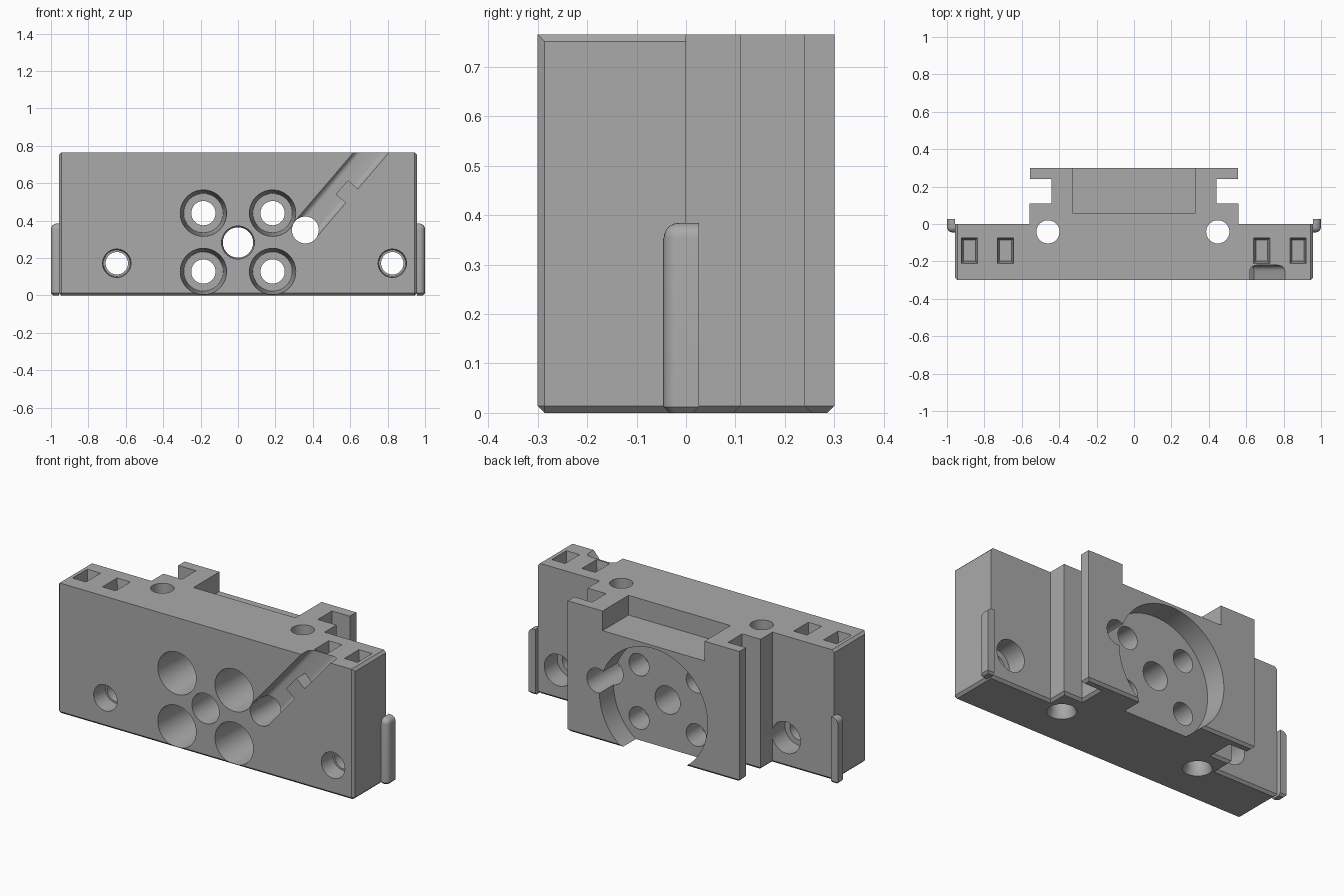
import bpy, bmesh, math
from mathutils import Matrix, Vector

if "Cube" in bpy.data.objects:
    bpy.data.objects.remove(bpy.data.objects["Cube"], do_unlink=True)

H = 0.765      # block height
FRONT = -0.3   # front plane

grey = bpy.data.materials.new("plain_grey")
grey.use_nodes = True
grey.diffuse_color = (0.4, 0.4, 0.4, 1)
grey.node_tree.nodes["Principled BSDF"].inputs["Base Color"].default_value = (0.4, 0.4, 0.4, 1)


def finish(name, bm):
    bmesh.ops.recalc_face_normals(bm, faces=bm.faces[:])
    mesh = bpy.data.meshes.new(name)
    bm.to_mesh(mesh)
    bm.free()
    mesh.materials.append(grey)
    obj = bpy.data.objects.new(name, mesh)
    bpy.context.collection.objects.link(obj)
    return obj


def prism(points, offset):
    """Extrude a closed outline of 3D points."""
    bm = bmesh.new()
    face = bm.faces.new([bm.verts.new(p) for p in points])
    out = bmesh.ops.extrude_face_region(bm, geom=[face])
    moved = [g for g in out["geom"] if isinstance(g, bmesh.types.BMVert)]
    bmesh.ops.translate(bm, verts=moved, vec=offset)
    return bm


def box(x0, x1, y0, y1, z0, z1):
    return prism([(x0, y0, z0), (x1, y0, z0), (x1, y1, z0), (x0, y1, z0)], (0, 0, z1 - z0))


def bevel(bm, test, size, segments=1):
    edges = [e for e in bm.edges if test(e.verts[0].co, e.verts[1].co)]
    bmesh.ops.bevel(bm, geom=edges, offset=size, segments=segments, profile=0.5,
                    affect='EDGES', clamp_overlap=True)


def near(a, b, axis, value):
    return abs(a[axis] - value) < 1e-4 and abs(b[axis] - value) < 1e-4


def select(obj):
    bpy.ops.object.select_all(action='DESELECT')
    obj.select_set(True)
    bpy.context.view_layer.objects.active = obj


# Body outline: plate, step, neck and rear flange, mirrored in x
half = [(0.958, FRONT), (0.958, 0), (0.56, 0), (0.56, 0.11), (0.44, 0.11),
        (0.44, 0.24), (0.555, 0.24), (0.555, 0.3)]
outline = half + [(-x, y) for x, y in reversed(half)]
bm = prism([(x, y, 0) for x, y in outline], (0, 0, H))


def chamfered(a, b):
    side = near(a, b, 0, 0.958) or near(a, b, 0, -0.958)
    return near(a, b, 2, 0) or side and (near(a, b, 1, FRONT) or near(a, b, 2, H))


bevel(bm, chamfered, 0.014)
body = finish("body", bm)


def cut(bm):
    cutter = finish("cutter", bm)
    cutter.hide_render = True
    select(body)
    mod = body.modifiers.new("cut", 'BOOLEAN')
    mod.operation = 'DIFFERENCE'
    mod.solver = 'EXACT'
    mod.object = cutter
    bpy.ops.object.modifier_apply(modifier=mod.name)
    bpy.data.objects.remove(cutter, do_unlink=True)


def cut_round(x, other, start, end, r0, r1=None, axis='Y', sides=40):
    """Cut a round or tapered hole along y (at x, z) or along z (at x, y)."""
    bm = bmesh.new()
    bmesh.ops.create_cone(bm, cap_ends=True, segments=sides, radius1=r0,
                          radius2=r1 or r0, depth=end - start)
    mid = (start + end) / 2
    if axis == 'Y':
        m = Matrix.Translation((x, mid, other)) @ Matrix.Rotation(-math.pi / 2, 4, 'X')
    else:
        m = Matrix.Translation((x, other, mid))
    bmesh.ops.transform(bm, matrix=m, verts=bm.verts[:])
    cut(bm)


# Rear round pocket and top rear notch
cut_round(0, 0.283, 0.17, 0.4, 0.35, sides=72)
cut(box(-0.33, 0.33, 0.06, 0.4, 0.65, H + 0.1))

# Four deep tapered bores with through holes, and the centre hole
for x in (-0.185, 0.185):
    for z in (0.128, 0.44):
        cut_round(x, z, FRONT - 0.001, 0.03, 0.124, 0.105)
        cut_round(x, z, -0.1, 0.4, 0.065)
cut_round(0, 0.283, FRONT - 0.001, 0.4, 0.088, 0.078)

# Stepped mounting holes near the ends
for x in (-0.648, 0.825):
    cut_round(x, 0.172, FRONT - 0.001, -0.2, 0.076, 0.071)
    cut_round(x, 0.172, -0.25, 0.1, 0.06)
    cut_round(x, 0.172, -0.12, 0.1, 0.092)

# Vertical through holes, countersunk below
for x in (-0.46, 0.448):
    cut_round(x, -0.042, -0.1, H + 0.1, 0.062, axis='Z')
    cut_round(x, -0.042, -0.001, 0.03, 0.078, 0.062, axis='Z')

# Tapered rectangular sockets on top
for x in (-0.88, -0.687, 0.683, 0.878):
    bm = box(x - 0.043, x + 0.043, -0.21, -0.075, H - 0.09, H + 0.001)
    for v in bm.verts:
        if v.co.z < H - 0.05:
            v.co.x += 0.011 if v.co.x < x else -0.011
            v.co.y += 0.011 if v.co.y < -0.14 else -0.011
    cut(bm)

# Diagonal cable channel with a retaining tab, and its round entry hole
along, across = Vector((0.65, 0, 0.76)), Vector((0.76, 0, -0.65))
entry = Vector((0.36, -0.4, 0.35))
path = [(0, -0.073), (0.75, -0.073), (0.75, 0.07), (0.35, 0.07), (0.35, 0),
        (0.25, 0), (0.25, 0.07), (0, 0.07)]
bm = prism([entry + along * u + across * w for u, w in path], (0, 0.18, 0))


def channel_floor(a, b):
    d = (b - a).normalized()
    return near(a, b, 1, -0.22) and abs(d.dot(along)) > 0.9


bevel(bm, channel_floor, 0.03, 5)
cut(bm)
cut_round(0.36, 0.35, -0.4, 0.4, 0.072)

select(body)
bpy.ops.object.shade_smooth_by_angle(angle=math.radians(30))

# Rounded side ribs
for side, name in ((1, "left_rib"), (-1, "right_rib")):
    bm = box(0.957, 1.0, -0.045, 0.026, 0, 0.384)

    def rounded(a, b):
        outer, front = near(a, b, 0, 1.0), near(a, b, 1, -0.045)
        top = near(a, b, 2, 0.384)
        return outer and front or outer and top or front and top

    bevel(bm, rounded, 0.03, 6)
    bevel(bm, lambda a, b: near(a, b, 2, 0) and not near(a, b, 0, 0.957), 0.012)
    for v in bm.verts:
        v.co.x *= side
    select(finish(name, bm))
    bpy.ops.object.shade_smooth_by_angle(angle=math.radians(30))
